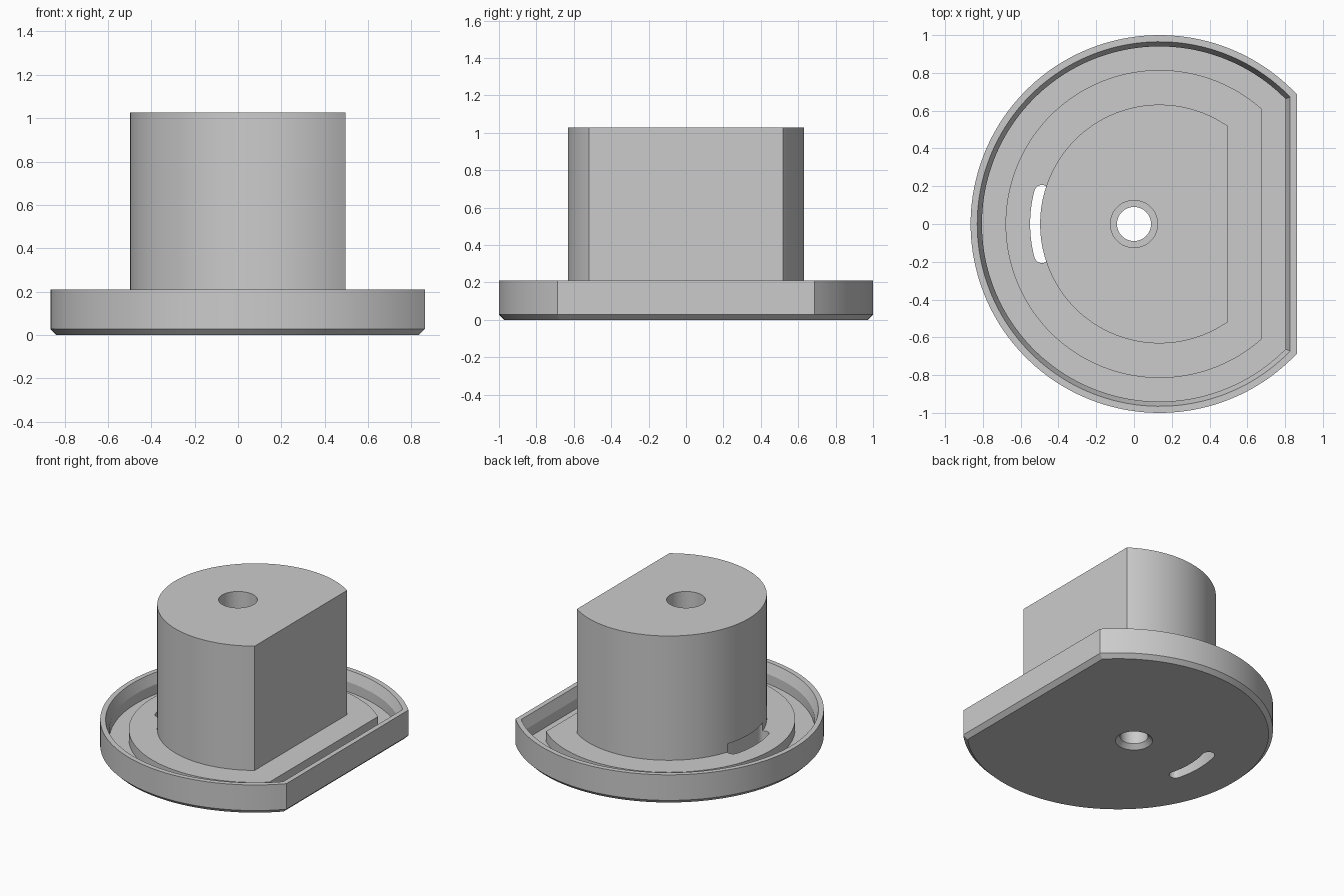
import bpy, bmesh, math

if "Cube" in bpy.data.objects:
    bpy.data.objects.remove(bpy.data.objects["Cube"])

CX = 0.135  # centre of the round outlines


def d_outline(r, flat, n=128):
    """Circle around CX cut straight at x = flat."""
    a = math.acos((flat - CX) / r)
    step = (2 * math.pi - 2 * a) / n
    return [(CX + r * math.cos(a + i * step), r * math.sin(a + i * step)) for i in range(n + 1)]


def circle(r, n=64):
    return [(r * math.cos(2 * math.pi * i / n), r * math.sin(2 * math.pi * i / n)) for i in range(n)]


def slot_outline(r=0.645, w=0.04, half=0.262, n=16):
    """Curved slot with round ends on the -x side."""
    def at(rad, t):
        return (CX - rad * math.cos(t), rad * math.sin(t))
    pts = [at(r + w, -half + 2 * half * i / n) for i in range(n + 1)]
    for end in (1, -1):
        cx, cy = at(r, half * end)
        base = math.pi - half if end == 1 else half
        if end == 1:
            pts += [(cx + w * math.cos(base - math.pi * i / 10),
                     cy + w * math.sin(base - math.pi * i / 10)) for i in range(1, 10)]
            pts += [at(r - w, half - 2 * half * i / n) for i in range(n + 1)]
        else:
            pts += [(cx + w * math.cos(base - math.pi * i / 10),
                     cy + w * math.sin(base - math.pi * i / 10)) for i in range(1, 10)]
    return pts


def loft(name, rings):
    """Join (outline, z) rings into a closed solid."""
    bm = bmesh.new()
    loops = [[bm.verts.new((x, y, z)) for x, y in pts] for pts, z in rings]
    for lo, hi in zip(loops, loops[1:]):
        n = len(lo)
        for i in range(n):
            j = (i + 1) % n
            bm.faces.new((lo[i], lo[j], hi[j], hi[i]))
    bm.faces.new(loops[0][::-1])
    bm.faces.new(loops[-1])
    bmesh.ops.recalc_face_normals(bm, faces=bm.faces)
    me = bpy.data.meshes.new(name)
    bm.to_mesh(me)
    bm.free()
    ob = bpy.data.objects.new(name, me)
    bpy.context.collection.objects.link(ob)
    return ob


# flanged body: chamfered base, raised rim, floor, pedestal and tall post
profile = [(0.972, 0.833, 0.0), (1.0, 0.862, 0.028), (1.0, 0.862, 0.21),
           (0.965, 0.827, 0.21), (0.94, 0.802, 0.14), (0.94, 0.802, 0.07),
           (0.815, 0.675, 0.07), (0.815, 0.675, 0.142),
           (0.632, 0.495, 0.142), (0.632, 0.495, 1.027)]
body = loft("flanged_post", [(d_outline(r, f), z) for r, f, z in profile])

# stepped centre bore and curved slot
bore = loft("bore_cutter", [(circle(r), z) for r, z in
            [(0.13, -0.01), (0.09, 0.03), (0.09, 0.14), (0.125, 0.14), (0.125, 1.1)]])
slot = loft("slot_cutter", [(slot_outline(), z) for z in (-0.1, 0.2)])

bpy.context.view_layer.objects.active = body
body.select_set(True)
for cutter in (bore, slot):
    cutter.hide_render = True
    mod = body.modifiers.new("cut", 'BOOLEAN')
    mod.operation = 'DIFFERENCE'
    mod.solver = 'EXACT'
    mod.object = cutter
    bpy.ops.object.modifier_apply(modifier=mod.name)
    bpy.data.objects.remove(cutter)

# plain grey
grey = bpy.data.materials.new("light_grey")
grey.diffuse_color = (0.6, 0.6, 0.6, 1)
grey.use_nodes = True
grey.node_tree.nodes["Principled BSDF"].inputs["Base Color"].default_value = grey.diffuse_color
body.data.materials.clear()
body.data.materials.append(grey)
bpy.ops.object.shade_smooth_by_angle(angle=math.radians(8))
